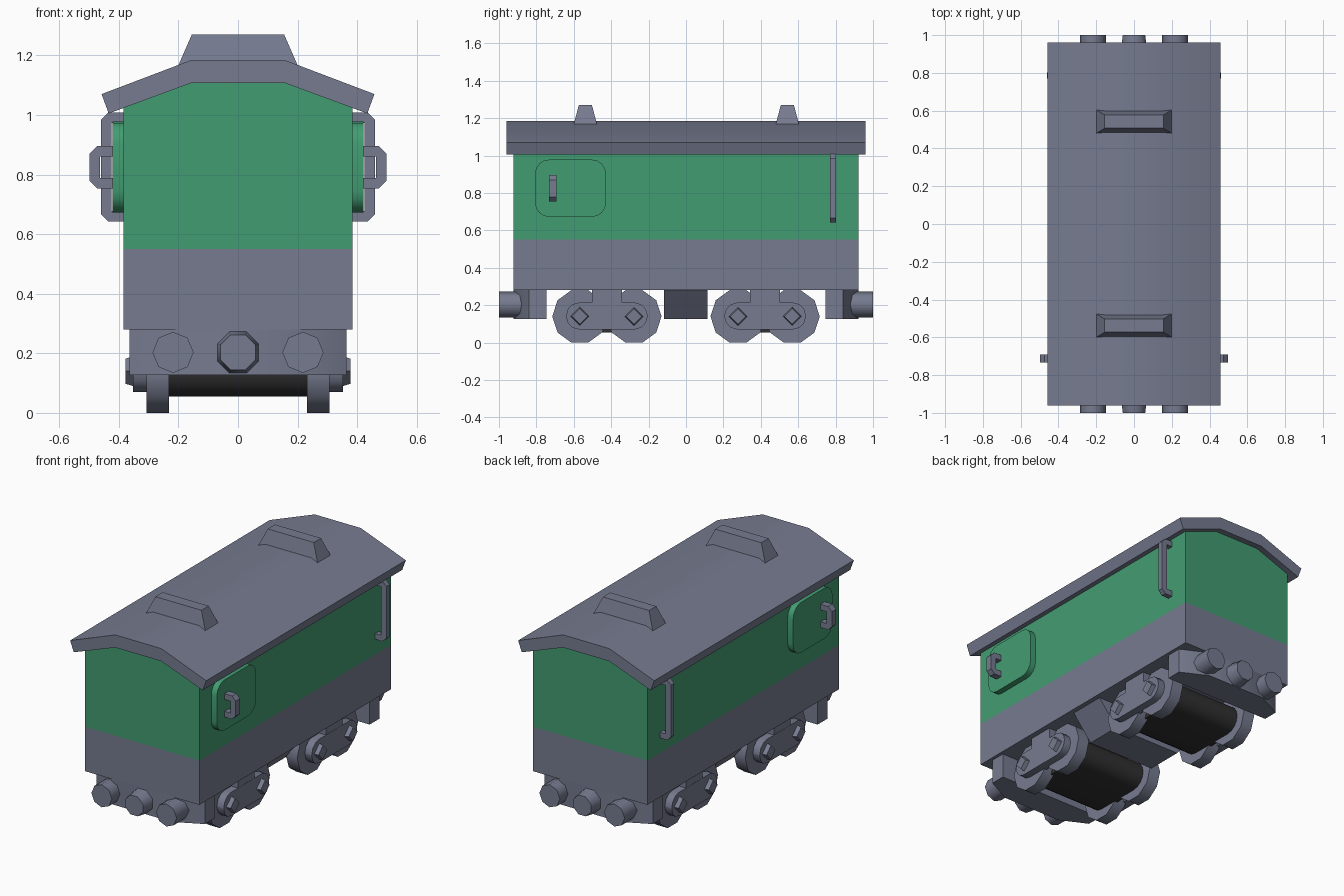
import bpy, bmesh, math

if "Cube" in bpy.data.objects:
    bpy.data.objects.remove(bpy.data.objects["Cube"])


def material(name, rgb):
    m = bpy.data.materials.new(name)
    m.diffuse_color = (*rgb, 1)
    m.use_nodes = True
    m.node_tree.nodes["Principled BSDF"].inputs["Base Color"].default_value = m.diffuse_color
    return m


GREY = material("slate grey", (0.18, 0.197, 0.275))
GREEN = material("carriage green", (0.055, 0.335, 0.168))
BLACK = material("soft black", (0.03, 0.03, 0.032))


def finish(name, bm, mats, smooth=30):
    bmesh.ops.recalc_face_normals(bm, faces=bm.faces)
    me = bpy.data.meshes.new(name)
    bm.to_mesh(me)
    bm.free()
    for m in mats:
        me.materials.append(m)
    me.shade_smooth()
    me.set_sharp_from_angle(angle=math.radians(smooth))
    ob = bpy.data.objects.new(name, me)
    bpy.context.collection.objects.link(ob)
    return ob


def loft_bm(ring_a, ring_b):
    bm = bmesh.new()
    a = [bm.verts.new(p) for p in ring_a]
    b = [bm.verts.new(p) for p in ring_b]
    n = len(a)
    bm.faces.new(a)
    bm.faces.new(b)
    for i in range(n):
        j = (i + 1) % n
        bm.faces.new((a[i], a[j], b[j], b[i]))
    return bm


def ring(pts, axis, at):
    """Place a 2D outline in the plane across the given axis."""
    place = {"x": lambda p: (at, p[0], p[1]),
             "y": lambda p: (p[0], at, p[1]),
             "z": lambda p: (p[0], p[1], at)}[axis]
    return [place(p) for p in pts]


def prism(name, pts, axis, a, b, mat, smooth=30, pts_b=None):
    return finish(name, loft_bm(ring(pts, axis, a), ring(pts_b or pts, axis, b)), [mat], smooth)


def poly(cx, cy, r, n, start=0.0):
    return [(cx + r * math.cos(start + math.tau * i / n),
             cy + r * math.sin(start + math.tau * i / n)) for i in range(n)]


def rounded(x0, x1, y0, y1, r, seg=4):
    pts = []
    for k, (cx, cy) in enumerate([(x1 - r, y1 - r), (x0 + r, y1 - r), (x0 + r, y0 + r), (x1 - r, y0 + r)]):
        for i in range(seg + 1):
            t = math.pi / 2 * (k + i / seg)
            pts.append((cx + r * math.cos(t), cy + r * math.sin(t)))
    return pts


def rect(x, y, cy=0.0):
    return [(-x, cy - y), (x, cy - y), (x, cy + y), (-x, cy + y)]


def handle(name, s, x0, x1, z0, z1, y0, y1, t=0.035, c=0.025):
    """C-shaped grab handle with clipped outer corners."""
    pts = [(x0, z0), (x1 - c, z0), (x1, z0 + c), (x1, z1 - c), (x1 - c, z1), (x0, z1),
           (x0, z1 - t), (x1 - t, z1 - t), (x1 - t, z0 + t), (x0, z0 + t)]
    prism(name, [(s * x, z) for x, z in pts], "y", y0, y1, GREY)


# Carriage body: grey below the waist line, green above
body = [(-0.385, 0.28), (0.385, 0.28), (0.385, 1.03), (0.155, 1.115), (-0.155, 1.115), (-0.385, 1.03)]
bm = loft_bm(ring(body, "y", -0.922), ring(body, "y", 0.922))
bmesh.ops.bisect_plane(bm, geom=bm.verts[:] + bm.edges[:] + bm.faces[:],
                       plane_co=(0, 0, 0.55), plane_no=(0, 0, 1))
for f in bm.faces:
    f.material_index = 1 if f.calc_center_median().z > 0.55 else 0
finish("carriage_body", bm, [GREY, GREEN])

# Overhanging bent roof
half = [(0.155, 1.185), (0.458, 1.07), (0.434, 1.005), (0.155, 1.108)]
prism("roof", half + [(-x, z) for x, z in reversed(half)], "y", -0.96, 0.96, GREY)

# Roof vents
for label, y in (("front", -0.538), ("back", 0.542)):
    prism(label + "_roof_vent", rect(0.203, 0.064, y), "z", 1.16, 1.27, GREY,
          pts_b=rect(0.155, 0.035, y))

# Side panels and handles
for side, s in (("right", 1), ("left", -1)):
    prism(side + "_side_panel", rounded(-0.807, -0.428, 0.672, 0.978, 0.075), "x",
          s * 0.375, s * 0.422, GREEN)
    handle(side + "_panel_handle", s, 0.415, 0.498, 0.753, 0.895, -0.733, -0.692)
    handle(side + "_grab_rail", s, 0.38, 0.46, 0.642, 1.008, 0.77, 0.802)

# Buffer beams with buffers and a central coupling
for end, s in (("front", -1), ("back", 1)):
    beam = [(-0.365, 0.745), (0.365, 0.745), (0.365, 0.84), (0.2, 0.922), (-0.2, 0.922), (-0.365, 0.84)]
    prism(end + "_buffer_beam", [(x, s * y) for x, y in beam], "z", 0.127, 0.285, GREY)
    for side, x in (("left", -0.218), ("right", 0.218)):
        prism(f"{end}_{side}_buffer", poly(x, 0.203, 0.069, 8), "y", s * 0.86, s * 1.0, GREY, 50)
    prism(end + "_coupling", poly(0, 0.203, 0.077, 8, math.pi / 8), "y", s * 0.91, s * 1.0, GREY, 50,
          poly(0, 0.203, 0.064, 8, math.pi / 8))

# Underfloor box between the bogies, narrowing downwards
prism("underfloor_box", [(-0.36, 0.285), (0.36, 0.285), (0.23, 0.127), (-0.23, 0.127)],
      "y", -0.118, 0.114, GREY)

# Bogies
for end, yc in (("front", -0.423), ("back", 0.423)):
    a0, a1 = yc - 0.145, yc + 0.145
    # dark core running between the wheels
    prism(end + "_bogie_core", rounded(a0 - 0.085, a1 + 0.085, 0.055, 0.225, 0.084), "x",
          -0.25, 0.25, BLACK, 40)
    for side, s in (("right", 1), ("left", -1)):
        prism(f"{end}_{side}_bogie_frame", rounded(a0 - 0.073, a1 + 0.073, 0.07, 0.214, 0.07, 3), "x",
              s * 0.29, s * 0.353, GREY, 40)
        prism(f"{end}_{side}_bogie_hanger", [(yc - 0.08, 0.2), (yc + 0.08, 0.2), (yc + 0.08, 0.285),
              (yc - 0.08, 0.285)], "x", s * 0.29, s * 0.352, GREY)
        for i, y in enumerate((a0, a1), 1):
            prism(f"{end}_{side}_wheel_{i}", poly(y, 0.14, 0.147, 10), "x",
                  s * 0.231, s * 0.307, GREY, 50)
            prism(f"{end}_{side}_axle_cap_{i}", poly(y, 0.14, 0.052, 4), "x",
                  s * 0.345, s * 0.378, GREY, 30, poly(y, 0.14, 0.042, 4))
